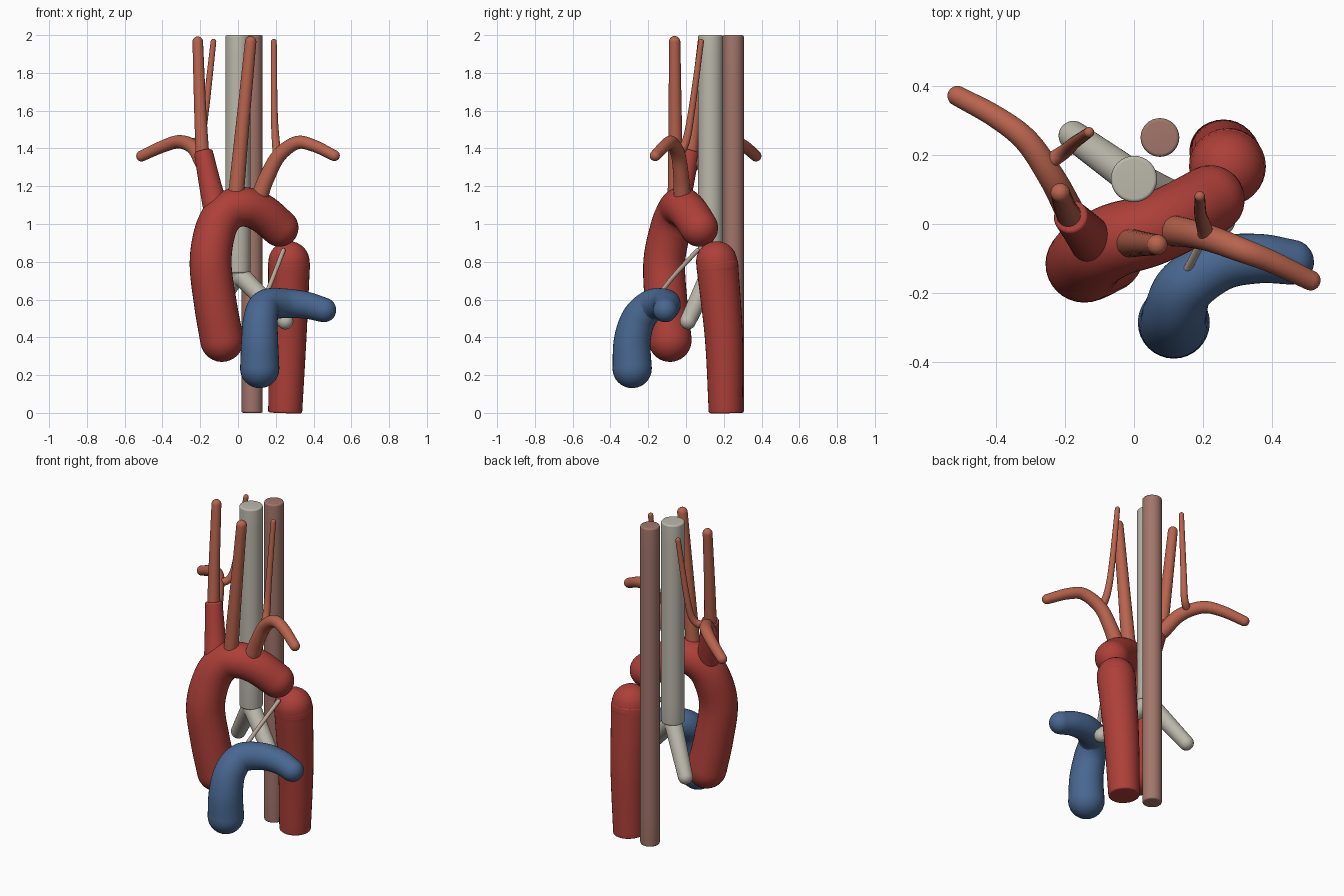
import bpy
import bmesh
from math import sin, cos, pi
from mathutils import Vector

default_cube = bpy.data.objects.get("Cube")
if default_cube:
    bpy.data.objects.remove(default_cube, do_unlink=True)


def make_material(name, colour):
    material = bpy.data.materials.new(name)
    material.use_nodes = True
    rgba = (*colour, 1)
    material.diffuse_color = rgba
    material.node_tree.nodes["Principled BSDF"].inputs["Base Color"].default_value = rgba
    return material


RED = make_material("deep red", (.42, .05, .04))
SALMON = make_material("salmon", (.48, .125, .075))
BLUE = make_material("slate blue", (.065, .135, .28))
STONE = make_material("pale stone", (.50, .48, .41))
BROWN = make_material("dusty brown", (.36, .18, .145))
TAN = make_material("tan", (.50, .41, .33))

SIDES = 32
SAMPLES = 10
BEVEL = .01


def smooth_path(points):
    """Catmull-Rom samples through the points, with travel from 0 to 1."""
    pts = [Vector(p) for p in points]
    pts = [pts[0] * 2 - pts[1]] + pts + [pts[-1] * 2 - pts[-2]]
    spans = len(pts) - 3
    samples = []
    for i in range(spans):
        a, b, c, d = pts[i:i + 4]
        for step in range(SAMPLES + (i == spans - 1)):
            t = step / SAMPLES
            place = (b * 2 + (c - a) * t + (a * 2 - b * 5 + c * 4 - d) * t * t
                     + (b * 3 - a - c * 3 + d) * t * t * t) / 2
            samples.append((place, (i + t) / spans))
    return samples


def end_rings(place, outward, radius, is_round):
    """Rings of a dome, or of a flat end with a small bevel."""
    size = radius if is_round else BEVEL
    rings = []
    for step in range(1, 9):
        angle = step / 8 * pi / 2 * (.97 if is_round else 1)
        rings.append((place + outward * size * sin(angle),
                      radius - size + size * cos(angle), None))
    return rings


def tube(name, material, radii, points, is_round=True):
    path = smooth_path(points)
    last = len(path) - 1
    tangents = [(path[min(i + 1, last)][0] - path[max(i - 1, 0)][0]).normalized()
                for i in range(last + 1)]
    body = [(place, radii[0] + (radii[1] - radii[0]) * t, tangents[i])
            for i, (place, t) in enumerate(path)]
    start = end_rings(path[0][0], -tangents[0], radii[0], is_round)
    finish = end_rings(path[-1][0], tangents[-1], radii[1], is_round)

    bm = bmesh.new()
    loops = []
    side = tangents[0].orthogonal().normalized()
    tangent = tangents[0]
    for place, radius, turn in start[::-1] + body + finish:
        tangent = turn or tangent
        side = (side - tangent * side.dot(tangent)).normalized()
        up = tangent.cross(side)
        loops.append([bm.verts.new(place + (side * cos(a) + up * sin(a)) * radius)
                      for a in (k * 2 * pi / SIDES for k in range(SIDES))])
    for low, high in zip(loops, loops[1:]):
        for k in range(SIDES):
            n = (k + 1) % SIDES
            bm.faces.new((low[k], low[n], high[n], high[k]))
    bm.faces.new(loops[0][::-1])
    bm.faces.new(loops[-1])
    bmesh.ops.recalc_face_normals(bm, faces=bm.faces)

    mesh = bpy.data.meshes.new(name)
    bm.to_mesh(mesh)
    bm.free()
    mesh.materials.append(material)
    obj = bpy.data.objects.new(name, mesh)
    bpy.context.collection.objects.link(obj)
    bpy.ops.object.select_all(action="DESELECT")
    obj.select_set(True)
    bpy.context.view_layer.objects.active = obj
    bpy.ops.object.shade_smooth_by_angle()
    return obj


# Upright pipes behind the vessels
tube("esophagus", BROWN, (.056, .056),
     [(.075, .25, BEVEL), (.075, .25, 2 - BEVEL)], is_round=False)
tube("trachea", STONE, (.067, .067),
     [(0, .13, .75), (0, .13, 2 - BEVEL)], is_round=False)
tube("trachea_fork", STONE, (.066, .05), [(0, .13, .77), (0, .13, .72)])
tube("left_bronchus", STONE, (.052, .043), [(0, .13, .74), (.25, .01, .485)])
tube("right_bronchus", STONE, (.052, .043), [(0, .13, .74), (-.175, .255, .485)])

# Main artery
tube("ascending_aorta_and_arch", RED, (.115, .1),
     [(-.085, -.085, .385), (-.12, -.105, .58), (-.145, -.115, .8),
      (-.115, -.08, .98), (-.05, -.045, 1.07), (.04, -.02, 1.09),
      (.13, .02, 1.055), (.22, .07, .98)])
tube("descending_aorta", RED, (.09, .111),
     [(.25, .21, BEVEL), (.262, .2, .4), (.27, .165, .79)], is_round=False)
tube("descending_aorta_dome", RED, (.111, .109),
     [(.27, .167, .77), (.27, .162, .8)])
tube("brachiocephalic_trunk", RED, (.066, .05),
     [(-.12, -.05, 1.09), (-.15, -.015, 1.22), (-.182, .02, 1.375)], is_round=False)

# Branches to the head
tube("right_carotid", SALMON, (.036, .028),
     [(-.188, .025, 1.36), (-.2, .05, 1.6), (-.213, .09, 1.965)])
tube("left_carotid", SALMON, (.042, .03),
     [(-.01, -.055, 1.16), (.022, -.057, 1.5), (.067, -.06, 1.965)])
tube("right_vertebral", SALMON, (.024, .015),
     [(-.26, .17, 1.42), (-.2, .21, 1.46), (-.172, .235, 1.6), (-.13, .265, 1.965)])
tube("left_vertebral", SALMON, (.024, .015),
     [(.21, -.04, 1.36), (.2, 0, 1.44), (.192, .03, 1.6), (.19, .08, 1.965)])

# Branches to the arms
tube("right_subclavian", SALMON, (.042, .029),
     [(-.185, .035, 1.32), (-.235, .13, 1.405), (-.31, .24, 1.435),
      (-.4, .31, 1.41), (-.51, .37, 1.36)])
tube("left_subclavian", SALMON, (.045, .029),
     [(.115, -.02, 1.15), (.15, -.025, 1.24), (.215, -.04, 1.36),
      (.31, -.075, 1.43), (.4, -.11, 1.415), (.51, -.163, 1.362)])

# Lung artery and the cord that ties it to the arch
tube("pulmonary_artery", BLUE, (.104, .065),
     [(.115, -.285, .235), (.115, -.285, .38), (.12, -.25, .5),
      (.15, -.18, .57), (.25, -.115, .58), (.36, -.1, .57), (.455, -.11, .545)])
tube("arterial_ligament", TAN, (.012, .012),
     [(.15, -.14, .63), (.19, -.06, .73), (.24, .06, .86)])
